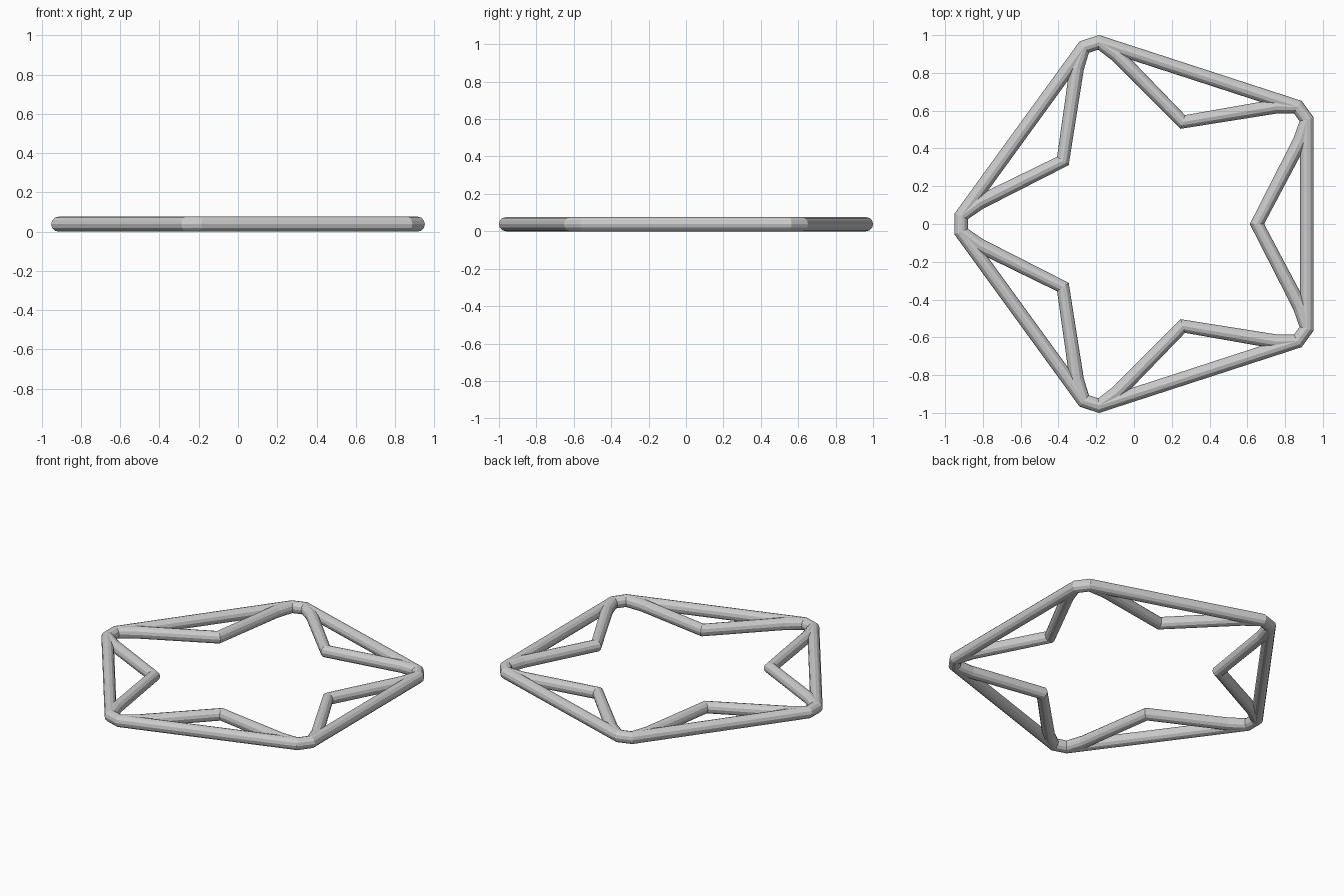
import bpy
from math import cos, sin, radians

if "Cube" in bpy.data.objects:
    bpy.data.objects.remove(bpy.data.objects["Cube"])

R = 0.038          # tube radius
CX = 0.083         # centre of the five-fold symmetry


def ring_tube(name, pattern):
    """Closed faceted tube; pattern of (radius, angle offset) repeats five times."""
    cu = bpy.data.curves.new(name, 'CURVE')
    cu.dimensions = '3D'
    cu.fill_mode = 'FULL'
    cu.bevel_depth = R
    cu.bevel_resolution = 4
    sp = cu.splines.new('POLY')
    pts = [(r, 36 + 72 * i + a) for i in range(5) for r, a in pattern]
    sp.points.add(len(pts) - 1)
    for p, (r, a) in zip(sp.points, pts):
        p.co = (CX + r * cos(radians(a)), r * sin(radians(a)), R, 1)
    sp.use_cyclic_u = True
    sp.use_smooth = False
    ob = bpy.data.objects.new(name, cu)
    bpy.context.collection.objects.link(ob)
    bpy.ops.object.select_all(action='DESELECT')
    ob.select_set(True)
    bpy.context.view_layer.objects.active = ob
    bpy.ops.object.convert(target='MESH')


# outer pentagon with clipped corners
ring_tube("outer_pentagon", [(0.999, -2.44), (0.999, 2.44)])

# inner star whose points merge into the pentagon corners
ring_tube("inner_star", [(0.91, -7.1), (0.998, -2.4), (0.998, 2.4),
                         (0.91, 7.1), (0.568, 36)])
